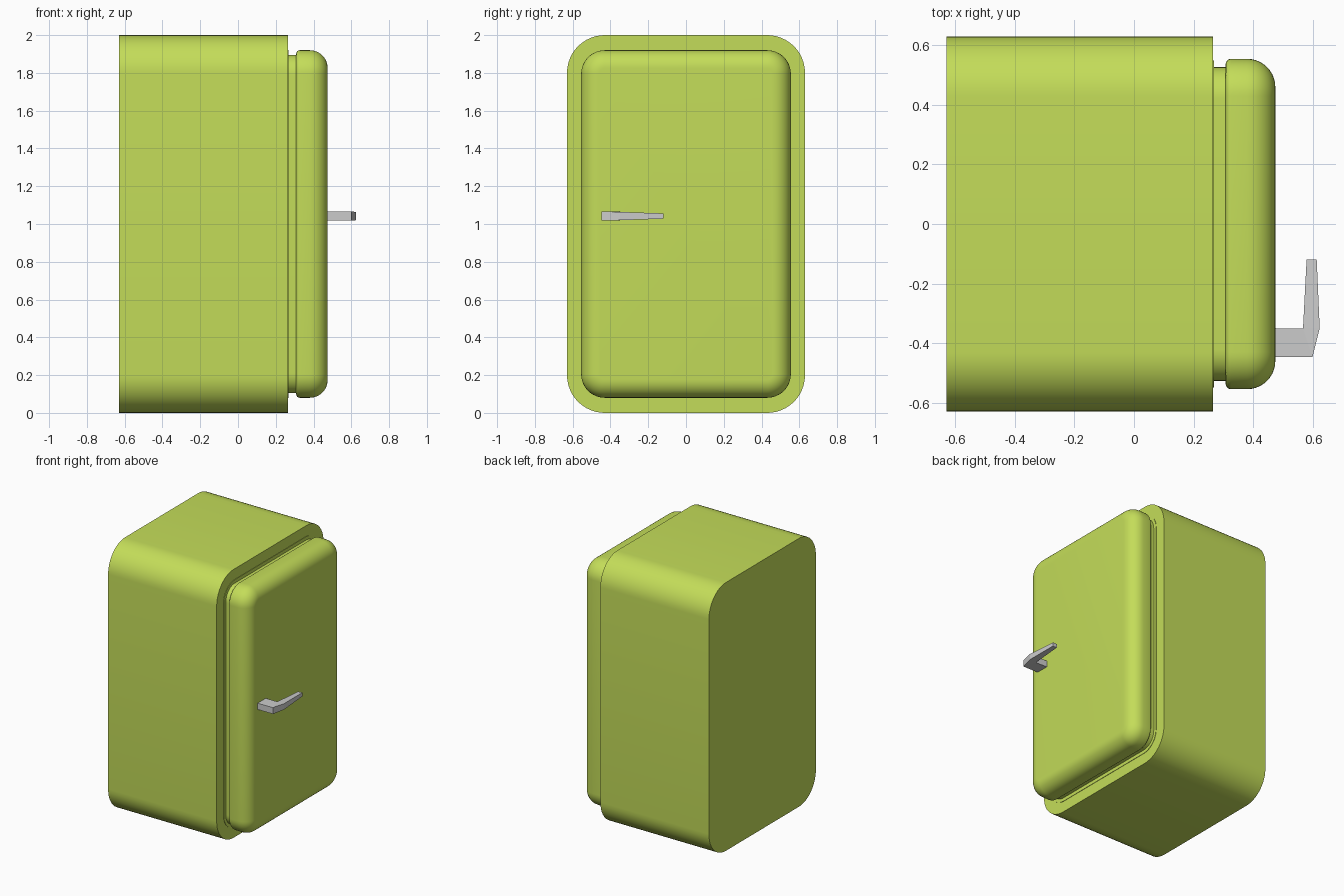
import bpy, bmesh, math

if "Cube" in bpy.data.objects:
    bpy.data.objects.remove(bpy.data.objects["Cube"])

green = bpy.data.materials.new("green_enamel")
green.diffuse_color = (0.55, 0.72, 0.10, 1)
green.use_nodes = True
green.node_tree.nodes["Principled BSDF"].inputs["Base Color"].default_value = green.diffuse_color


def finish(bm, name, mat=None, smooth=True):
    bmesh.ops.recalc_face_normals(bm, faces=bm.faces)
    me = bpy.data.meshes.new(name)
    bm.to_mesh(me)
    bm.free()
    ob = bpy.data.objects.new(name, me)
    bpy.context.collection.objects.link(ob)
    if mat:
        me.materials.append(mat)
    if smooth:
        bpy.ops.object.select_all(action='DESELECT')
        ob.select_set(True)
        bpy.context.view_layer.objects.active = ob
        bpy.ops.object.shade_smooth_by_angle(angle=math.radians(30))
    return ob


def loft(bm, rings):
    loops = [[bm.verts.new(p) for p in ring] for ring in rings]
    n = len(loops[0])
    for a, b in zip(loops, loops[1:]):
        for i in range(n):
            j = (i + 1) % n
            bm.faces.new((a[i], a[j], b[j], b[i]))
    bm.faces.new(loops[0])
    bm.faces.new(loops[-1])


def rounded_ring(x, hy, hz, r, seg=12):
    # rounded rectangle in the YZ plane, centred on z = 1
    pts = []
    for k, (sy, sz) in enumerate([(1, 1), (-1, 1), (-1, -1), (1, -1)]):
        for i in range(seg + 1):
            a = math.pi / 2 * (k + i / seg)
            pts.append((x, sy * (hy - r) + r * math.cos(a),
                        1 + sz * (hz - r) + r * math.sin(a)))
    return pts


def rounded_slab(name, hy, hz, r, profile):
    # profile: (x, inset) pairs from back to front
    bm = bmesh.new()
    loft(bm, [rounded_ring(x, hy - d, hz - d, r - d) for x, d in profile])
    return finish(bm, name, green)


# cabinet, thin frame lip and door seal
rounded_slab("cabinet", 0.63, 1.0, 0.2, [(-0.63, 0), (0.265, 0)])
rounded_slab("frame_lip", 0.55, 0.92, 0.13, [(0.25, 0), (0.268, 0)])
rounded_slab("door_seal", 0.527, 0.895, 0.105, [(0.26, 0), (0.315, 0)])

# door with a small back rounding and a large front rounding
R, r = 0.095, 0.018
back = [(0.308 + r * (1 - math.sin(t)), r * (1 - math.cos(t)))
        for t in (math.pi / 2 * (1 - i / 4) for i in range(5))]
front = [(0.475 - R + R * math.sin(t), R * (1 - math.cos(t)))
         for t in (math.pi / 2 * i / 10 for i in range(11))]
rounded_slab("door", 0.555, 0.92, 0.125, back + front)

# handle: post leaving the door, bending into a tapering grip
sections = [  # two (x, y) edge points and the half height
    ((0.46, -0.447), (0.46, -0.35), 0.023),
    ((0.60, -0.447), (0.568, -0.352), 0.024),
    ((0.624, -0.35), (0.568, -0.35), 0.022),
    ((0.614, -0.12), (0.580, -0.12), 0.014),
]
bm = bmesh.new()
loft(bm, [[(*p, 1.042 - h), (*q, 1.042 - h), (*q, 1.042 + h), (*p, 1.042 + h)]
          for p, q, h in sections])
finish(bm, "door_handle", smooth=False)
